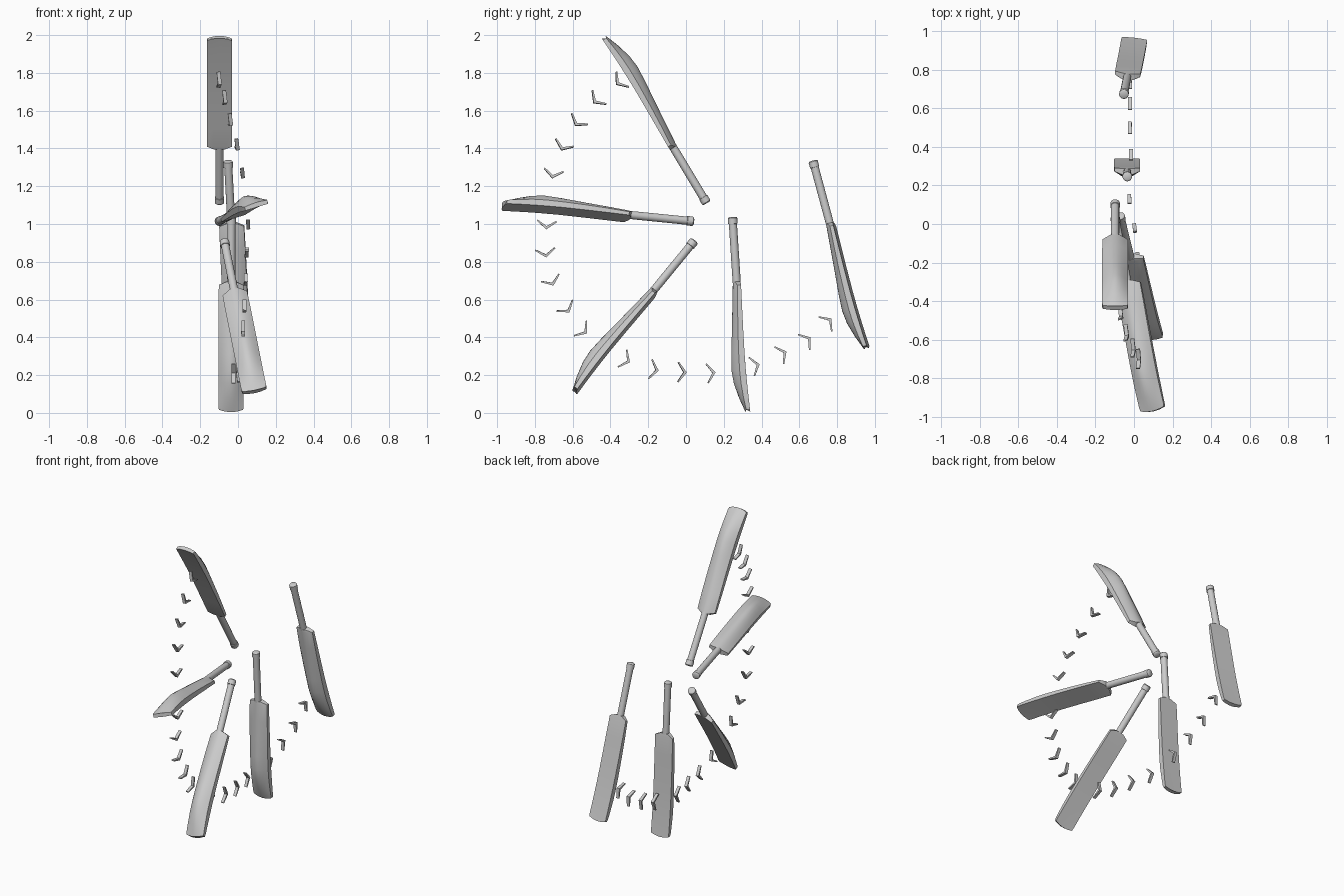
import bpy, bmesh, math
from mathutils import Vector, Matrix

if "Cube" in bpy.data.objects:
    bpy.data.objects.remove(bpy.data.objects["Cube"])

LENGTH = 1.035


def make_object(name, bm, matrix=None):
    if matrix:
        bm.transform(matrix)
    bmesh.ops.recalc_face_normals(bm, faces=bm.faces[:])
    me = bpy.data.meshes.new(name)
    bm.to_mesh(me)
    bm.free()
    ob = bpy.data.objects.new(name, me)
    bpy.context.collection.objects.link(ob)
    bpy.context.view_layer.objects.active = ob
    ob.select_set(True)
    bpy.ops.object.shade_smooth_by_angle(angle=math.radians(32))
    ob.select_set(False)
    return ob


def loft(rings):
    bm = bmesh.new()
    loops = [[bm.verts.new(p) for p in r] for r in rings]
    n = len(loops[0])
    for a, b in zip(loops, loops[1:]):
        for i in range(n):
            j = (i + 1) % n
            bm.faces.new((a[i], a[j], b[j], b[i]))
    bm.faces.new(loops[0])
    bm.faces.new(loops[-1])
    return bm


# Local bat axes: x = width, y = face direction, z = distance from handle end
def blade():
    # distance, half width, face, side edge, spine
    stations = [(0.343, 0.026, 0.020, -0.012, -0.020),
                (0.362, 0.066, 0.022, 0.004, -0.022),
                (0.48, 0.067, 0.020, -0.004, -0.032),
                (0.60, 0.067, 0.018, -0.010, -0.042),
                (0.72, 0.067, 0.017, -0.014, -0.053),
                (0.81, 0.067, 0.018, -0.015, -0.058),
                (0.88, 0.067, 0.020, -0.012, -0.050),
                (0.96, 0.067, 0.023, -0.004, -0.027),
                (1.02, 0.067, 0.026, 0.004, -0.004),
                (LENGTH, 0.064, 0.027, 0.007, 0.002)]
    rings = []
    for d, w, face, edge, spine in stations:
        k = 0.012 * max(0, (d - 0.88) / (LENGTH - 0.88))
        pts = [(t, face) for t in (-1, -0.5, 0, 0.5, 1)]
        for i in range(9):
            t = 1 - i / 4
            pts.append((t, edge + (spine - edge) * (1 - abs(t) ** 1.7)))
        rings.append([(t * w, v, d - k * t * t) for t, v in pts])
    return loft(rings)


def handle():
    profile = [(0, 0.018), (0.003, 0.023), (0.006, 0.025), (0.036, 0.025),
               (0.037, 0.0215), (0.30, 0.0215), (0.365, 0.021)]
    return loft([[(r * math.cos(i * math.tau / 20), r * math.sin(i * math.tau / 20), d)
                  for i in range(20)] for d, r in profile])


# Each pose: handle end, toe, direction across the blade
poses = [((-0.098, 0.11, 1.11), (-0.098, -0.422, 1.995), (1, 0, 0)),
         ((-0.10, 0.04, 1.014), (0.093, -0.965, 1.115), (0.94, 0.21, 0.29)),
         ((-0.073, 0.045, 0.912), (0.085, -0.60, 0.125), (0.98, 0, 0.195)),
         ((-0.035, 0.246, 1.037), (-0.037, 0.313, 0.008), (1, 0, 0)),
         ((-0.053, 0.672, 1.335), (0.0, 0.94, 0.34), (0.99, -0.11, 0.02))]
for n, (end, toe, across) in enumerate(poses, 1):
    end = Vector(end)
    u = (Vector(toe) - end).normalized()
    w = Vector(across)
    w = (w - u * w.dot(u)).normalized()
    v = w.cross(u)
    m = Matrix.Translation(end) @ Matrix((w, v, u)).transposed().to_4x4()
    make_object(f"bat_blade_{n}", blade(), m)
    make_object(f"bat_handle_{n}", handle(), m)

# Swing path markers: tip positions
path = [(-0.095, -0.37, 1.738), (-0.065, -0.49, 1.64), (-0.035, -0.587, 1.52),
        (0.0, -0.66, 1.39), (0.027, -0.708, 1.242), (0.055, -0.74, 0.972),
        (0.045, -0.74, 0.823), (0.04, -0.702, 0.674), (0.033, -0.617, 0.532),
        (0.027, -0.525, 0.42), (0.022, -0.297, 0.268), (0.017, -0.145, 0.224),
        (0.0, 0.003, 0.214), (-0.025, 0.156, 0.214), (-0.015, 0.39, 0.257),
        (-0.022, 0.532, 0.325), (-0.02, 0.66, 0.40), (-0.022, 0.77, 0.50)]
path = [Vector(p) for p in path]


def chevron():
    a, arm = math.radians(52), 0.068
    ty, tz = -arm * math.cos(a), arm * math.sin(a)
    outline = [(0, 0), (ty, tz), (ty - 0.006, tz - 0.004), (-0.017, 0),
               (ty - 0.006, 0.004 - tz), (ty, -tz)]
    return loft([[(x, y, z) for y, z in outline] for x in (-0.01, 0.01)])


for i, p in enumerate(path):
    f = (path[min(i + 1, len(path) - 1)] - path[max(i - 1, 0)]).normalized()
    w = Vector((1, 0, 0))
    w = (w - f * w.dot(f)).normalized()
    m = Matrix.Translation(p) @ Matrix((w, f, w.cross(f))).transposed().to_4x4()
    make_object(f"swing_arrow_{i + 1}", chevron(), m)
